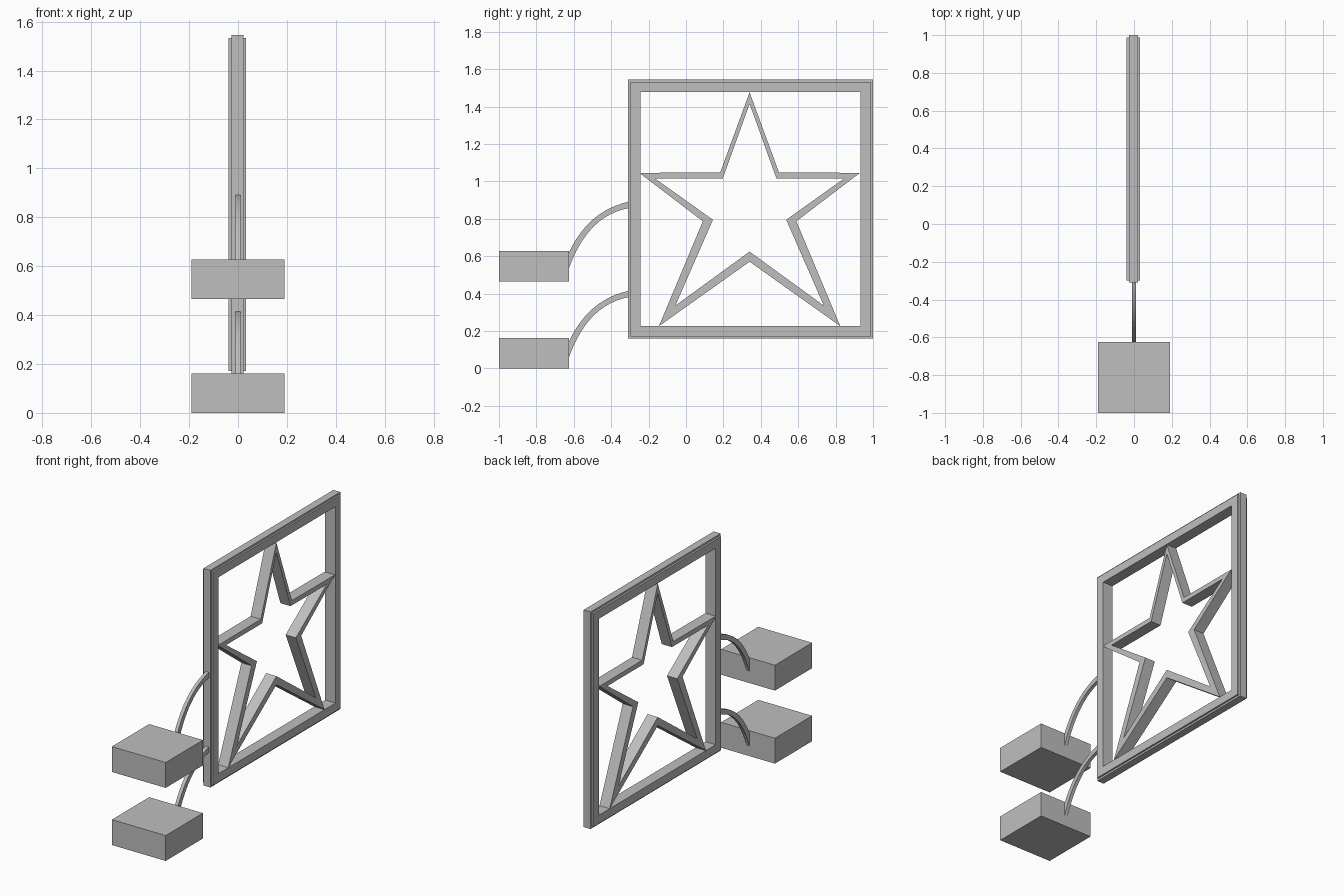
import bpy
import bmesh

cube = bpy.data.objects.get("Cube")
if cube:
    bpy.data.objects.remove(cube, do_unlink=True)

grey = bpy.data.materials.new("light grey")
grey.use_nodes = True
colour = (0.52, 0.52, 0.52, 1)
grey.diffuse_color = colour
grey.node_tree.nodes["Principled BSDF"].inputs["Base Color"].default_value = colour


def finish(name, bm):
    bmesh.ops.recalc_face_normals(bm, faces=bm.faces)
    mesh = bpy.data.meshes.new(name)
    bm.to_mesh(mesh)
    bm.free()
    mesh.materials.append(grey)
    obj = bpy.data.objects.new(name, mesh)
    bpy.context.collection.objects.link(obj)
    return obj


def band(name, outer, inner, x0, x1, closed=True):
    """Solid strip between two matching (y, z) paths, extruded from x0 to x1."""
    bm = bmesh.new()
    rows = [[bm.verts.new((x, y, z)) for y, z in path]
            for path, x in ((outer, x0), (inner, x0), (inner, x1), (outer, x1))]
    n = len(outer)
    for i in range(n if closed else n - 1):
        j = (i + 1) % n
        for a, b in zip(rows, rows[1:] + rows[:1]):
            bm.faces.new((a[i], a[j], b[j], b[i]))
    if not closed:
        for end in (0, -1):
            bm.faces.new([row[end] for row in rows])
    return finish(name, bm)


def block(name, size, centre):
    bm = bmesh.new()
    bmesh.ops.create_cube(bm, size=1)
    bmesh.ops.scale(bm, vec=size, verts=bm.verts)
    bmesh.ops.translate(bm, vec=centre, verts=bm.verts)
    return finish(name, bm)


def rectangle(inset):
    y0, y1, z0, z1 = -0.31 + inset, 1 - inset, 0.16 + inset, 1.545 - inset
    return [(y0, z0), (y1, z0), (y1, z1), (y0, z1)]


def mirrored_star(half):
    """Complete a star from its top, right-hand and bottom points."""
    mid = 0.34
    right = [(mid + y, z) for y, z in half]
    left = [(mid - y, z) for y, z in half[-2:0:-1]]
    return right + left


# Square frame with a narrower raised rim around its outer edge
FRAME_X = (-0.039, 0.033)
band("frame", rectangle(0.012), rectangle(0.066), *FRAME_X)
band("frame_rim", rectangle(0), rectangle(0.03), -0.027, 0.022)

# Hollow star fitted inside the frame
star_outer = mirrored_star([(0, 1.477), (0.157, 1.048), (0.59, 1.046),
                            (0.25, 0.787), (0.485, 0.226), (0, 0.571)])
star_inner = mirrored_star([(0, 1.415), (0.143, 1.017), (0.507, 1.017),
                            (0.196, 0.795), (0.397, 0.336), (0, 0.625)])
band("star", star_outer, star_inner, *FRAME_X)


# Curved arms and the blocks they join
def curve_points(p0, p1, p2, p3, steps=12):
    pts = []
    for i in range(steps + 1):
        t = i / steps
        s = 1 - t
        pts.append(tuple(s**3 * a + 3 * s * s * t * b + 3 * s * t * t * c + t**3 * d
                         for a, b, c, d in zip(p0, p1, p2, p3)))
    return pts


arm_top = curve_points((-0.625, 0.622), (-0.555, 0.77), (-0.45, 0.86), (-0.305, 0.892))
arm_under = curve_points((-0.625, 0.538), (-0.555, 0.73), (-0.45, 0.83), (-0.305, 0.858))

for level, block_z, arm_drop in (("upper", 0.547, 0), ("lower", 0.081, 0.476)):
    block(level + "_block", (0.38, 0.375, 0.162), (0, -0.8125, block_z))
    top, under = ([(y, z - arm_drop) for y, z in path] for path in (arm_top, arm_under))
    band(level + "_arm", top, under, -0.011, 0.011, closed=False)
